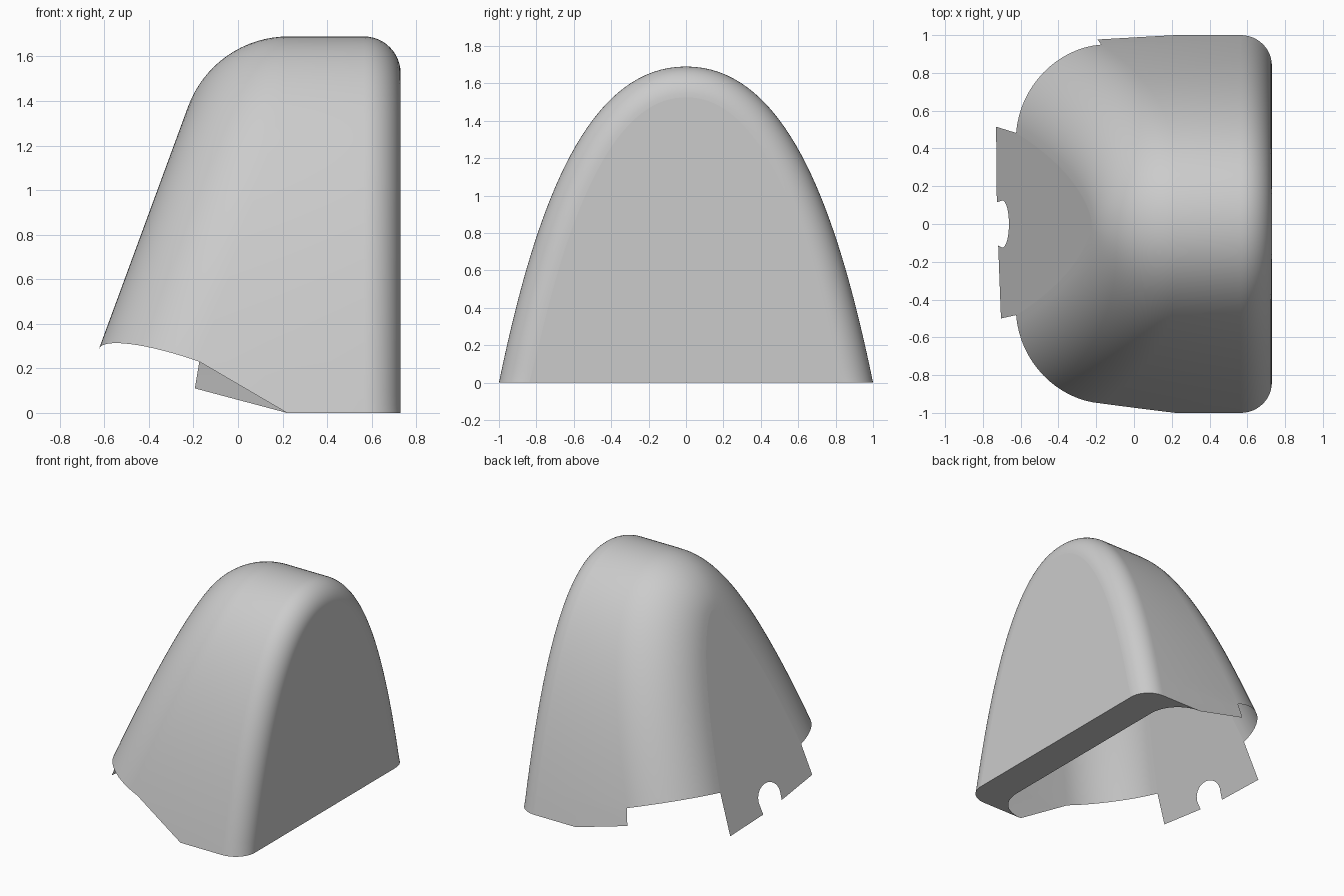
import bpy, bmesh
from math import sin, cos, pi, radians
from mathutils import Vector

if "Cube" in bpy.data.objects:
    bpy.data.objects.remove(bpy.data.objects["Cube"], do_unlink=True)

BACK_X, BACK_R = 0.73, 0.165        # flat end and its rounding
SLANT_R, TILT = 0.48, radians(20.2)  # sloping panel rounding and lean
SLANT_N = Vector((-cos(TILT), 0, sin(TILT)))
SLANT_D = 0.73 * cos(TILT)
ROUND_Z, STEP_Z, FOOT_X = 0.23, 0.11, 0.22
ARCH = [Vector(p) for p in ((0, 1.69), (0.54, 1.69), (0.81, 0.92), (1, 0))]

mat = bpy.data.materials.new("light grey")
mat.use_nodes = True
grey = (0.6, 0.6, 0.6, 1)
mat.diffuse_color = grey
mat.node_tree.nodes["Principled BSDF"].inputs["Base Color"].default_value = grey


def arch(t):
    """Point on the arch and its outward normal; negative t is the front half."""
    s, a = (1 if t >= 0 else -1), abs(t)
    b = 1 - a
    p0, p1, p2, p3 = ARCH
    p = b**3 * p0 + 3 * b * b * a * p1 + 3 * b * a * a * p2 + a**3 * p3
    d = b * b * (p1 - p0) + 2 * b * a * (p2 - p1) + a * a * (p3 - p2)
    d.normalize()
    return Vector((0, s * p.x, p.y)), Vector((0, -s * d.y, d.x))


def t_at(z):
    lo, hi = 0.0, 1.0
    for _ in range(40):
        mid = (lo + hi) / 2
        if arch(mid)[0].z > z:
            lo = mid
        else:
            hi = mid
    return hi


def slant_x(z):
    return (z * sin(TILT) - SLANT_D) / cos(TILT)


def slant_arc(t, n=16):
    """Rolling-ball rounding from the sloping panel to the arch wall."""
    p, out = arch(t)
    c = p - out * SLANT_R
    c.x = (sin(TILT) * c.z - SLANT_D + SLANT_R) / cos(TILT)
    ang = SLANT_N.angle(out)
    return [c + SLANT_R * (SLANT_N * sin(ang * (1 - i / n)) + out * sin(ang * i / n)) / sin(ang)
            for i in range(n + 1)]


def back_arc(t, n=12):
    """Rounding from the arch wall to the flat end."""
    p, out = arch(t)
    pts = []
    for i in range(n + 1):
        a = pi / 2 * i / n
        q = p - out * BACK_R * (1 - cos(a))
        pts.append(Vector((BACK_X - BACK_R * (1 - sin(a)), q.y, max(0, q.z))))
    return pts


def finish(name, bm, smooth=False):
    mesh = bpy.data.meshes.new(name)
    bm.to_mesh(mesh)
    bm.free()
    mesh.materials.append(mat)
    ob = bpy.data.objects.new(name, mesh)
    bpy.context.collection.objects.link(ob)
    if smooth:
        bpy.ops.object.select_all(action='DESELECT')
        ob.select_set(True)
        bpy.context.view_layer.objects.active = ob
        bpy.ops.object.shade_smooth_by_angle(angle=radians(40))
    return ob


def panel(name, points):
    bm = bmesh.new()
    face = bm.faces.new([bm.verts.new(p) for p in points])
    bmesh.ops.triangulate(bm, faces=[face])
    return finish(name, bm)


# Arched shell: rounded corner, wall and rounded end in rows over the arch
t_round = t_at(ROUND_Z)
round_x = slant_arc(t_round)[-1].x
N = 32
upper = [t_round * i / N for i in range(-N, N + 1)]
skirt = [t_at(z) for z in (0.17, STEP_Z, 0.05)] + [1.0]


def skirt_x(t):
    z = arch(t)[0].z
    if t < 0:                         # straight slanting hem at the front
        return FOOT_X + (round_x - FOOT_X) * z / ROUND_Z
    if z > STEP_Z - 0.001:            # short step, then the hem, at the rear
        return round_x - 0.02 * (ROUND_Z - z) / (ROUND_Z - STEP_Z)
    return FOOT_X + (round_x - 0.02 - FOOT_X) * z / STEP_Z


bm = bmesh.new()
rows = []
for t in [-t for t in reversed(skirt)] + upper + skirt:
    p = arch(t)[0]
    full = abs(t) <= t_round + 1e-6
    left = slant_arc(t) if full else [Vector((skirt_x(t), p.y, p.z))]
    rows.append(([bm.verts.new(q) for q in left], [bm.verts.new(q) for q in back_arc(t)]))
for (la, ba), (lb, bb) in zip(rows, rows[1:]):
    if len(la) == len(lb):
        strip_a, strip_b = la + ba, lb + bb
    else:
        strip_a, strip_b = la[-1:] + ba, lb[-1:] + bb
    for i in range(len(strip_a) - 1):
        bm.faces.new((strip_a[i], strip_a[i + 1], strip_b[i + 1], strip_b[i]))
bmesh.ops.recalc_face_normals(bm, faces=bm.faces)
finish("arched_shell", bm, smooth=True)

# Flat end panel
ends = [-t for t in reversed(skirt)] + upper + skirt
panel("end_panel", [back_arc(t)[-1] for t in ends])

# Sloping panel with a tab and a round-topped cable notch
edge = [slant_arc(t)[0] for t in upper]
notch = [(0.125 * cos(pi * i / 16), 0.09 + 0.095 * sin(pi * i / 16)) for i in range(17)]
tab = [(0.515, 0.0), (0.115, 0.01)] + notch + [(-0.115, 0.03), (-0.5, 0.07)]
panel("sloping_panel", edge + [Vector((slant_x(z), y, z)) for y, z in tab])

# Bottom flange with rounded inner corners
outer = [Vector((q.x, q.y, 0)) for q in back_arc(-1)]
outer += [Vector((q.x, q.y, 0)) for q in reversed(back_arc(1))]
R = 0.25
inner = [Vector((FOOT_X + R * sin(pi / 2 * i / 10), 1 - R + R * cos(pi / 2 * i / 10), 0))
         for i in range(11)]
inner += [Vector((p.x, -p.y, 0)) for p in reversed(inner)]
panel("bottom_flange", outer + inner)
